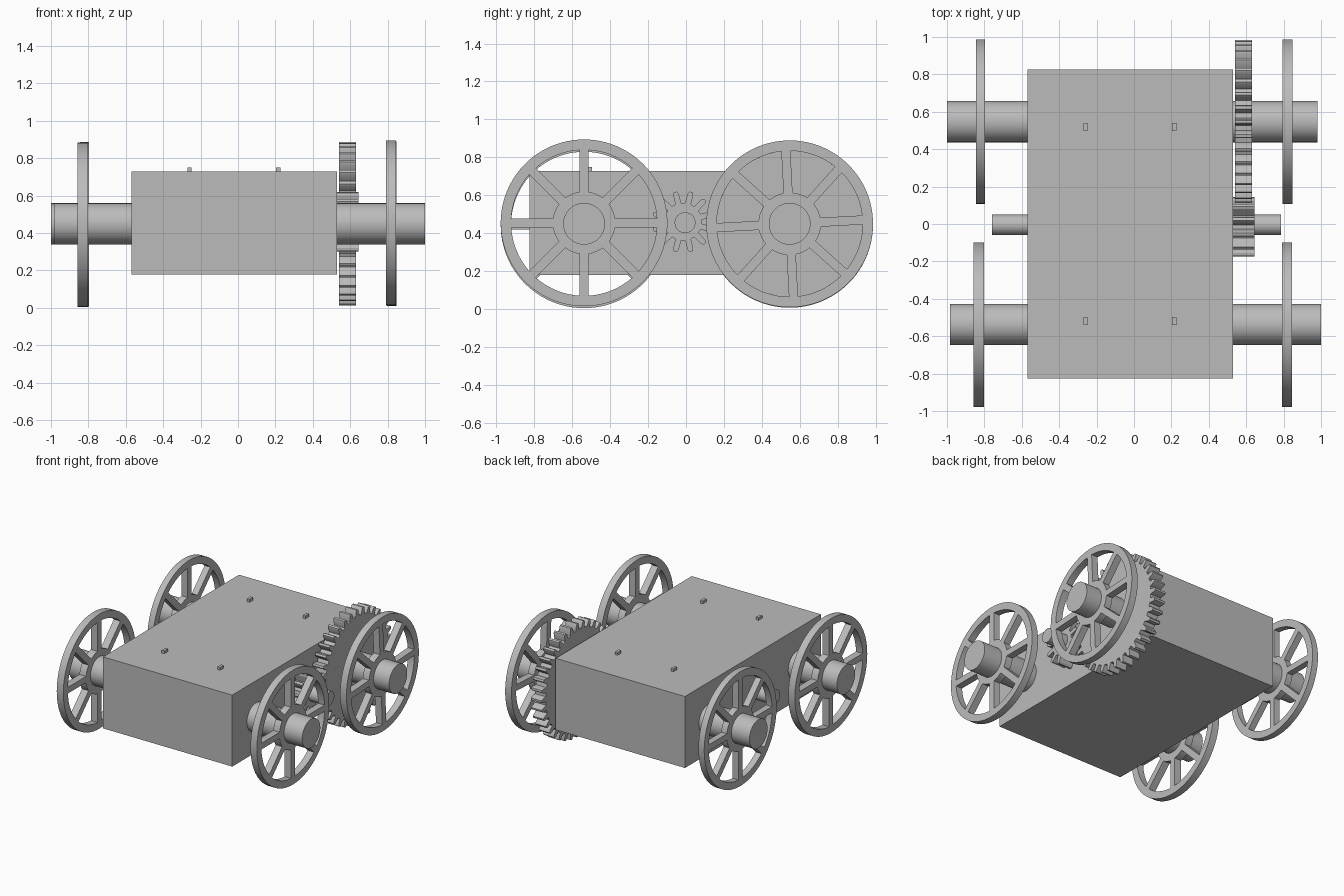
import bpy
import bmesh
from math import pi, cos, sin, asin, radians
from mathutils import Matrix, Vector

cube = bpy.data.objects.get("Cube")
if cube:
    bpy.data.objects.remove(cube, do_unlink=True)

# Single grey material
GREY = (0.5, 0.5, 0.5, 1.0)
mat = bpy.data.materials.new("plain grey")
mat.use_nodes = True
mat.diffuse_color = GREY
mat.node_tree.nodes["Principled BSDF"].inputs["Base Color"].default_value = GREY

# Turns a flat XY outline so it faces along world x
SIDEWAYS = Matrix(((0, 0, 1, 0), (1, 0, 0, 0), (0, 1, 0, 0), (0, 0, 0, 1)))


def add_object(name, mesh, location):
    obj = bpy.data.objects.new(name, mesh)
    obj.location = location
    mesh.materials.clear()
    mesh.materials.append(mat)
    bpy.context.collection.objects.link(obj)
    bpy.ops.object.select_all(action='DESELECT')
    obj.select_set(True)
    bpy.context.view_layer.objects.active = obj
    bpy.ops.object.shade_smooth_by_angle(angle=radians(25))
    return obj


def box(name, low, high):
    low, high = Vector(low), Vector(high)
    bm = bmesh.new()
    bmesh.ops.create_cube(bm, size=1)
    bmesh.ops.scale(bm, vec=high - low, verts=bm.verts)
    mesh = bpy.data.meshes.new(name)
    bm.to_mesh(mesh)
    bm.free()
    return add_object(name, mesh, (low + high) / 2)


def polar(r, a):
    return (r * cos(a), r * sin(a))


def arc(r, start, end, steps):
    return [polar(r, start + (end - start) * i / steps) for i in range(steps + 1)]


def circle(r, steps=72):
    return arc(r, 0, 2 * pi, steps)[:-1]


def plate(name, outlines, x0, x1, y, z, turn=0):
    """Extrude closed outlines (inner ones become holes) from x0 to x1."""
    curve = bpy.data.curves.new(name, 'CURVE')
    curve.dimensions = '2D'
    curve.fill_mode = 'BOTH'
    curve.extrude = (x1 - x0) / 2
    for pts in outlines:
        spline = curve.splines.new('POLY')
        spline.points.add(len(pts) - 1)
        for p, (u, v) in zip(spline.points, pts):
            p.co = (u, v, 0, 1)
        spline.use_cyclic_u = True
    temp = bpy.data.objects.new(name + " outline", curve)
    mesh = bpy.data.meshes.new_from_object(temp)
    bpy.data.objects.remove(temp)
    bpy.data.curves.remove(curve)
    mesh.name = name
    bm = bmesh.new()
    bm.from_mesh(mesh)
    bmesh.ops.remove_doubles(bm, verts=bm.verts, dist=0.0001)
    bmesh.ops.recalc_face_normals(bm, faces=bm.faces)
    bm.to_mesh(mesh)
    bm.free()
    mesh.transform(SIDEWAYS @ Matrix.Rotation(turn, 4, 'Z'))
    return add_object(name, mesh, ((x0 + x1) / 2, y, z))


def wheel_outlines(outer=0.44, rim=0.385, hub=0.165, spoke=0.048, count=8):
    outlines = [circle(outer, 96)]
    a_rim, a_hub = asin(spoke / 2 / rim), asin(spoke / 2 / hub)
    step = 2 * pi / count
    for i in range(count):
        a, b = i * step, (i + 1) * step
        outlines.append(arc(rim, a + a_rim, b - a_rim, 10)
                        + arc(hub, b - a_hub, a + a_hub, 5))
    return outlines


def gear_outline(teeth, root, tip, phase=0):
    step = 2 * pi / teeth
    # Radius and angle fraction across one rounded tooth
    rounded = tip - (tip - root) * 0.2
    shape = ((root, -0.3), (rounded, -0.19), (tip, -0.1),
             (tip, 0.1), (rounded, 0.19), (root, 0.3))
    return [polar(r, (i + phase + f) * step) for i in range(teeth) for r, f in shape]


FRONT, BACK, AXLE_Z = -0.538, 0.547, 0.449

# Body and its four small pegs
box("body", (-0.57, -0.827, 0.178), (0.53, 0.827, 0.728))
for side, x in (("right", -0.26), ("left", 0.215)):
    for end, y in (("front", -0.518), ("back", 0.518)):
        box(f"{end}_{side}_peg", (x - 0.011, y - 0.022, 0.72),
            (x + 0.011, y + 0.022, 0.75))

# Axles
plate("front_axle", [circle(0.11)], -0.985, 1.0, FRONT, AXLE_Z)
plate("back_axle", [circle(0.11)], -1.0, 0.98, BACK, AXLE_Z)
plate("middle_axle", [circle(0.055, 48)], -0.76, 0.785, -0.005, 0.455)

# Spoked wheels
wheel = wheel_outlines()
plate("front_right_wheel", wheel, -0.858, -0.802, FRONT, 0.444)
plate("back_right_wheel", wheel, -0.846, -0.797, BACK, 0.446)
plate("front_left_wheel", wheel, 0.791, 0.845, FRONT, 0.454)
plate("back_left_wheel", wheel, 0.794, 0.848, BACK, 0.449, radians(3))

# Meshing gears on the left side
plate("large_gear", [gear_outline(36, 0.385, 0.437)], 0.54, 0.632, BACK, AXLE_Z)
plate("small_gear", [gear_outline(12, 0.1, 0.163, 0.5)], 0.53, 0.645, -0.015, 0.46)
